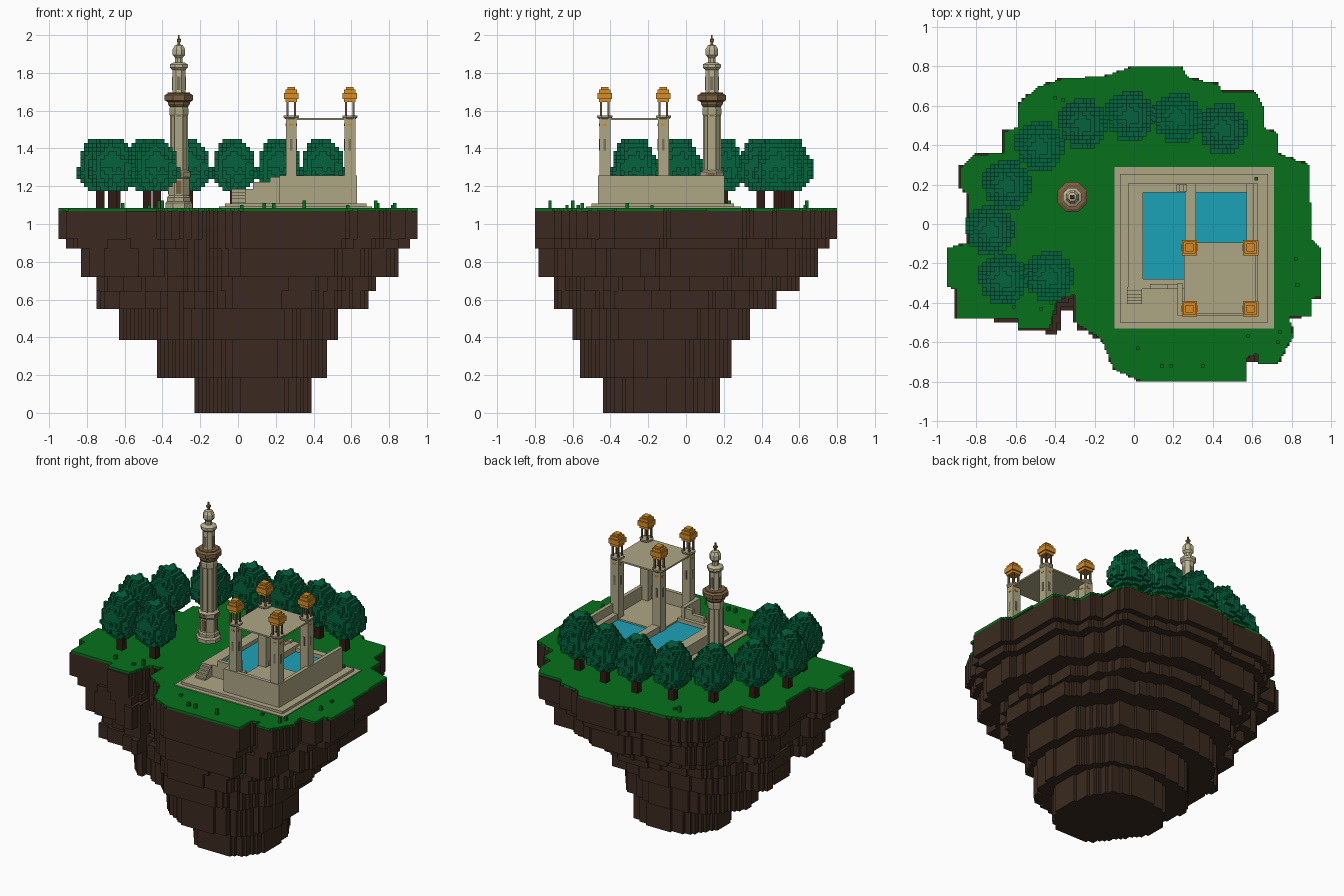
import bpy, bmesh, math, random

if "Cube" in bpy.data.objects:
    bpy.data.objects.remove(bpy.data.objects["Cube"])
random.seed(4)

def material(name, r, g, b):
    m = bpy.data.materials.new(name)
    m.diffuse_color = (r, g, b, 1)
    m.use_nodes = True
    m.node_tree.nodes["Principled BSDF"].inputs["Base Color"].default_value = m.diffuse_color
    return m

GRASS = material("grass green", .002, .165, .012)
EARTH = material("earth brown", .043, .023, .014)
LEAF = material("leaf green", .001, .125, .048)
TRUNK = material("trunk brown", .03, .011, .006)
STONE = material("sand stone", .42, .385, .235)
CREAM = material("pale cream", .5, .46, .29)
SHADE = material("carved brown", .19, .115, .05)
WATER = material("pool blue", .012, .36, .48)
ORANGE = material("orange cap", .68, .27, .02)
WINDOW = material("window grey", .19, .17, .11)

def finish(bm, name, mat):
    bmesh.ops.recalc_face_normals(bm, faces=bm.faces[:])
    me = bpy.data.meshes.new(name)
    bm.to_mesh(me)
    bm.free()
    me.materials.append(mat)
    ob = bpy.data.objects.new(name, me)
    bpy.context.collection.objects.link(ob)
    return ob

def boxes(name, mat, items):
    """One object from boxes (x0, x1, y0, y1, z0, z1)."""
    bm = bmesh.new()
    for x0, x1, y0, y1, z0, z1 in items:
        vs = bmesh.ops.create_cube(bm, size=1)["verts"]
        for v in vs:
            v.co = ((x0 + x1) / 2 + v.co.x * (x1 - x0), (y0 + y1) / 2 + v.co.y * (y1 - y0),
                    (z0 + z1) / 2 + v.co.z * (z1 - z0))
    return finish(bm, name, mat)

def cbox(x, y, h, z0, z1):
    return (x - h, x + h, y - h, y + h, z0, z1)

def tower(name, mat, x, y, profile, sides=8):
    """Faceted turned shape; radius is measured to the flats."""
    bm = bmesh.new()
    rings = []
    for r, z in profile:
        r /= math.cos(math.pi / sides)
        rings.append([bm.verts.new((x + r * math.cos((i + .5) * math.tau / sides),
                                    y + r * math.sin((i + .5) * math.tau / sides), z))
                      for i in range(sides)])
    for a, b in zip(rings, rings[1:]):
        for i in range(sides):
            j = (i + 1) % sides
            bm.faces.new((a[i], a[j], b[j], b[i]))
    bm.faces.new(rings[0])
    bm.faces.new(rings[-1])
    return finish(bm, name, mat)

def voxels(name, mat, cells, cell, origin, levels):
    """Outer faces of a set of (i, j, k) cells; levels gives the z heights."""
    bm = bmesh.new()
    cache = {}
    def vert(i, j, k):
        if (i, j, k) not in cache:
            cache[i, j, k] = bm.verts.new((origin[0] + i * cell, origin[1] + j * cell, levels[k]))
        return cache[i, j, k]
    for c in sorted(cells):
        for ax in range(3):
            for s in (0, 1):
                n = list(c)
                n[ax] += 2 * s - 1
                if tuple(n) in cells:
                    continue
                quad = []
                for u, w in ((0, 0), (1, 0), (1, 1), (0, 1)):
                    p = list(c)
                    p[ax] += s
                    p[(ax + 1) % 3] += u
                    p[(ax + 2) % 3] += w
                    quad.append(vert(*p))
                bm.faces.new(quad if s else quad[::-1])
    me = bpy.data.meshes.new(name)
    bm.to_mesh(me)
    bm.free()
    me.materials.append(mat)
    ob = bpy.data.objects.new(name, me)
    bpy.context.collection.objects.link(ob)
    return ob

# island outline seen from above
OUT = [(-.01, .8), (.24, .8), (.28, .74), (.43, .71), (.45, .67), (.62, .67), (.66, .59), (.66, .49),
       (.73, .46), (.73, .36), (.89, .3), (.9, -.08), (.95, -.12), (.95, -.37), (.9, -.38), (.9, -.47),
       (.79, -.47), (.81, -.57), (.73, -.71), (.63, -.71), (.63, -.66), (.57, -.68), (.57, -.8),
       (.04, -.8), (-.1, -.74), (-.17, -.58), (-.3, -.5), (-.3, -.36), (-.39, -.38), (-.43, -.53),
       (-.59, -.53), (-.59, -.48), (-.9, -.48), (-.9, -.33), (-.95, -.32), (-.95, -.12), (-.84, -.1),
       (-.84, .15), (-.88, .18), (-.88, .29), (-.81, .35), (-.66, .36), (-.66, .47), (-.59, .49),
       (-.59, .61), (-.48, .7), (-.35, .74), (-.15, .75)]

def fill(poly, k, cell, cut=-9):
    """Cells of layer k inside the polygon, with the front left corner cut off diagonally."""
    out = set()
    for j in range(int(1.6 / cell + .5)):
        y = -.8 + (j + .5) * cell
        xs = sorted(a[0] + (y - a[1]) * (b[0] - a[0]) / (b[1] - a[1])
                    for a, b in zip(poly, poly[1:] + poly[:1]) if (a[1] > y) != (b[1] > y))
        for l, r in zip(xs[::2], xs[1::2]):
            for i in range(int(1.9 / cell + .5)):
                x = -.95 + (i + .5) * cell
                if l <= x < r and x + .75 * y > cut:
                    out.add((i, j, k))
    return out

def layer(x0, x1, y0, y1, t):
    """Outline squeezed to a box, blended by t to a rounded square, slightly rough."""
    pts = []
    for x, y in OUT:
        u, v = x / .95, y / .8
        a = math.atan2(v, u)
        c, s = math.cos(a), math.sin(a)
        f = (abs(c) ** 2.8 + abs(s) ** 2.8) ** (-1 / 2.8)
        u, v = u + t * (f * c - u), v + t * (f * s - v)
        k = 1 - random.random() * .04 * min(1, t * 4)
        pts.append(((x0 + x1) / 2 + u * k * (x1 - x0) / 2, (y0 + y1) / 2 + v * k * (y1 - y0) / 2))
    return pts

# earth: stepped strata, narrowing downwards
LEVELS = [0, .185, .385, .55, .645, .72, .87, .92, 1.07]
STRATA = [(-.25, .395, -.46, .185, .6, -.33), (-.46, .475, -.565, .24, .5, -.53),
          (-.66, .545, -.62, .35, .4, -.77), (-.76, .71, -.71, .49, .25, -1.05),
          (-.76, .73, -.71, .6, .2, -1.07), (-.84, .85, -.79, .7, .1, -9),
          (-.91, .91, -.8, .76, .05, -9), (-.95, .95, -.8, .8, 0, -9)]
earth = set()
for k, s in enumerate(STRATA):
    earth |= fill(layer(*s[:5]), k, .02, s[5])
voxels("earth_strata", EARTH, earth, .02, (-.95, -.8), LEVELS)
voxels("grass_top", GRASS, fill(OUT, 0, .01), .01, (-.95, -.8), [1.07, 1.086])

# grass tufts
tufts = [(.02, -.63), (.14, -.72), (.35, -.72), (.58, -.57), (.74, -.55), (.73, -.6), (.82, -.18),
         (.83, -.31), (-.42, -.4), (-.47, -.43), (-.61, -.42), (-.4, .64), (-.36, .63), (.19, -.72), (.62, .23)]
boxes("grass_tufts", GRASS, [cbox(x, y, .009, 1.08, 1.1 + .012 * (i % 3)) for i, (x, y) in enumerate(tufts)])

# trees: one blocky crown and trunk, shared by all
PROFILE = [.06, .085, .108, .12, .125, .122, .118, .113, .107, .098, .086, .07, .05]
N, C = 12, .021
crown = set()
for k, r in enumerate(PROFILE):
    for i in range(N):
        for j in range(N):
            d = math.hypot(i - 5.5, j - 5.5) * C
            if d < r + random.uniform(-.014, .007):
                crown.add((i, j, k))
crown_ob = voxels("tree_crown", LEAF, crown, C, (-.126, -.126), [1.175 + k * .0212 for k in range(14)])
trunk_ob = boxes("tree_trunk", TRUNK, [cbox(0, 0, .022, 1.08, 1.22)])
TREES = [(-.26, .51), (-.02, .55), (.22, .54), (.45, .485), (-.48, .395), (-.645, .2),
         (-.73, -.03), (-.665, -.28), (-.43, -.265)]
for n, (x, y) in enumerate(TREES):
    for src in (crown_ob, trunk_ob):
        ob = src
        if n:
            ob = bpy.data.objects.new(src.name, src.data)
            bpy.context.collection.objects.link(ob)
        ob.location = (x, y, 0)

# minaret tower
MX, MY = -.313, .137
tower("minaret_base", STONE, MX, MY, [(.072, 1.08), (.072, 1.11), (.062, 1.12), (.062, 1.14), (.055, 1.15),
                                      (.055, 1.24), (.062, 1.25), (.062, 1.275), (.046, 1.285)])
boxes("base_panels", SHADE, [(MX - .014, MX + .014, MY - .058, MY + .058, 1.16, 1.23),
                             (MX - .058, MX + .058, MY - .014, MY + .014, 1.16, 1.23),
                             (MX - .02, MX + .02, MY - .064, MY + .064, 1.255, 1.27),
                             (MX - .064, MX + .064, MY - .02, MY + .02, 1.255, 1.27)])
tower("minaret_shaft", STONE, MX, MY, [(.044, 1.28), (.044, 1.57), (.05, 1.58), (.05, 1.61), (.044, 1.63)])
flutes = []
for i in range(8):
    a = (i + .5) * math.tau / 8
    flutes.append(cbox(MX + .046 * math.cos(a), MY + .046 * math.sin(a), .005, 1.28, 1.6))
boxes("shaft_ribs", STONE, flutes)
tower("balcony", SHADE, MX, MY, [(.045, 1.615), (.058, 1.635), (.058, 1.645), (.075, 1.655), (.075, 1.682),
                                 (.06, 1.69), (.06, 1.695)])
tower("upper_shaft", CREAM, MX, MY, [(.035, 1.69), (.035, 1.815), (.047, 1.828), (.047, 1.845), (.03, 1.855)])
boxes("upper_windows", WINDOW, [(MX - .009, MX + .009, MY - .037, MY + .037, 1.71, 1.78),
                                (MX - .037, MX + .037, MY - .009, MY + .009, 1.71, 1.78)])
tower("minaret_bulb", CREAM, MX, MY, [(.02, 1.85), (.02, 1.88), (.033, 1.895), (.033, 1.925), (.022, 1.945), (.01, 1.95)])
tower("minaret_spire", SHADE, MX, MY, [(.006, 1.945), (.006, 1.96), (.011, 1.968), (.011, 1.978), (.004, 1.985), (.004, 2.0)], 4)

# plinth and terrace around the pools
boxes("plinth", STONE, [(-.1, .71, -.53, .29, 1.08, 1.092), (-.07, .68, -.5, .255, 1.09, 1.108)])
boxes("terrace", STONE, [
    (-.03, .63, -.33, .205, 1.1, 1.135), (-.03, .045, -.33, .205, 1.1, 1.185),
    (.04, .26, -.33, -.28, 1.1, 1.185), (.26, .315, -.12, .205, 1.1, 1.2),
    (-.03, .63, .16, .205, 1.1, 1.185), (.57, .63, -.1, .205, 1.1, 1.2),
    (.22, .63, -.465, -.28, 1.1, 1.17), (.26, .63, -.28, -.095, 1.1, 1.17)])
boxes("parapet", STONE, [
    (.22, .63, -.465, -.44, 1.1, 1.258), (.605, .63, -.465, .205, 1.1, 1.258),
    (.22, .245, -.465, -.3, 1.1, 1.258), (.08, .22, -.33, -.305, 1.1, 1.222),
    (.17, .22, -.33, -.305, 1.2, 1.25)])
boxes("pool_water", WATER, [(.045, .26, -.28, .16, 1.13, 1.16), (.315, .57, -.095, .16, 1.13, 1.16)])
boxes("front_stairs", STONE, [(-.035, .04, -.405 + .016 * i, -.32, 1.1, 1.117 + .017 * i) for i in range(5)])
boxes("pool_steps", STONE, [(.2 + .016 * i, .27, .165, .2, 1.1, 1.19 + .008 * i) for i in range(4)])

# canopy with four lantern pillars
boxes("canopy", STONE, [(.255, .62, -.457, -.095, 1.55, 1.56)])
for x in (.282, .592):
    for y in (-.43, -.12):
        boxes("pillar", STONE, [cbox(x, y, .029, 1.1, 1.57)])
        boxes("pillar_windows", WINDOW, [(x - .007, x + .007, y - .031, y + .031, 1.39, 1.45),
                                         (x - .031, x + .031, y - .007, y + .007, 1.39, 1.45)])
        boxes("pillar_badges", ORANGE, [(x - .012, x + .012, y - .031, y + .031, 1.52, 1.532),
                                        (x - .031, x + .031, y - .012, y + .012, 1.52, 1.532)])
        tower("pillar_ledge", STONE, x, y, [(.03, 1.555), (.04, 1.565), (.04, 1.575)])
        boxes("lantern_posts", SHADE, [cbox(x + sx * .02, y + sy * .02, .005, 1.57, 1.66)
                                       for sx in (-1, 1) for sy in (-1, 1)])
        boxes("lantern_cap", ORANGE, [cbox(x, y, .031, 1.645, 1.665), cbox(x, y, .039, 1.662, 1.694),
                                      cbox(x, y, .031, 1.694, 1.712), cbox(x, y, .02, 1.712, 1.726)])
